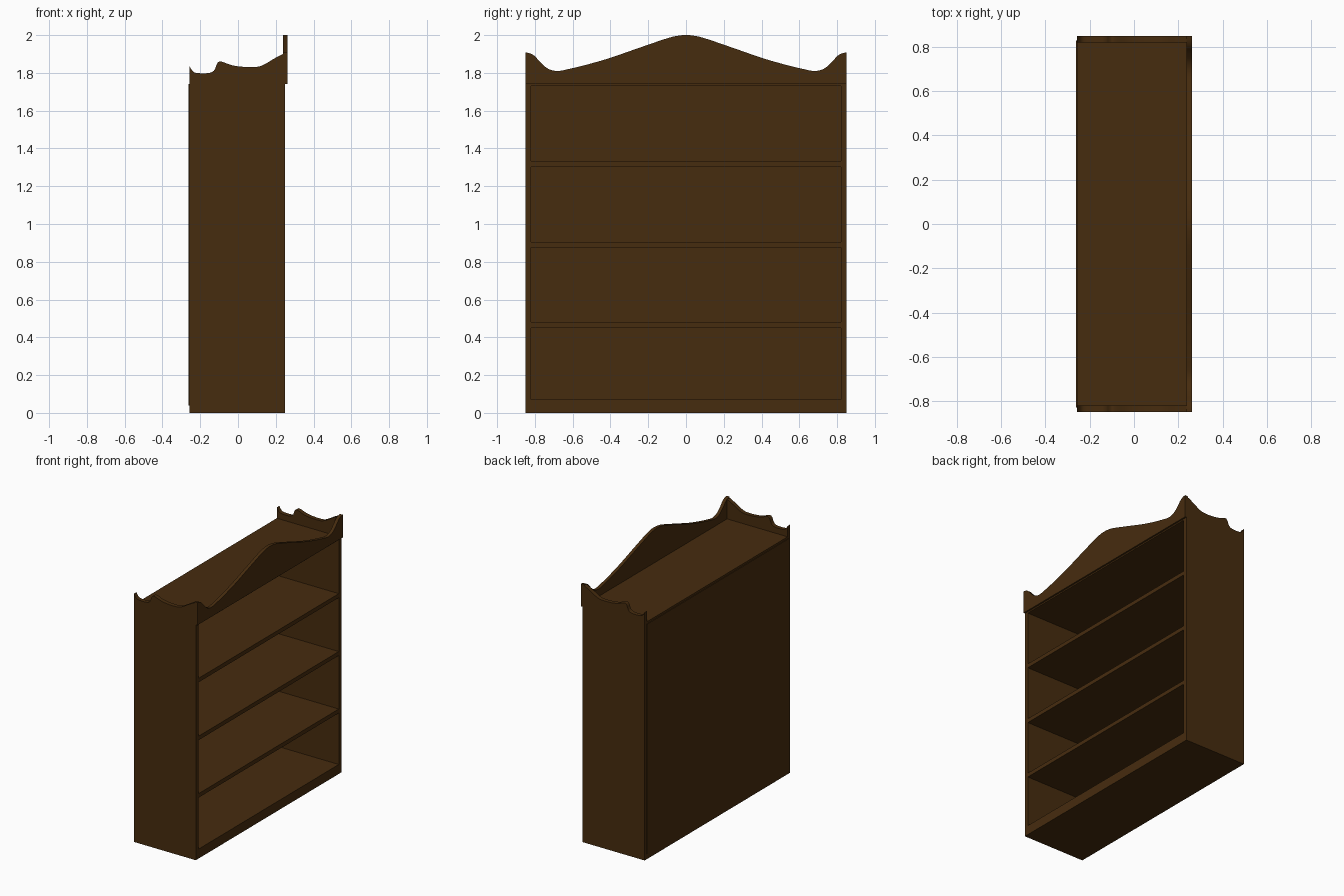
import bpy
import bmesh
from mathutils import Vector

old = bpy.data.objects.get("Cube")
if old:
    bpy.data.objects.remove(old, do_unlink=True)

# Dark wood
wood = bpy.data.materials.new("dark_brown_wood")
wood.use_nodes = True
brown = (0.062, 0.025, 0.0045, 1)
wood.diffuse_color = brown
shader = wood.node_tree.nodes["Principled BSDF"]
shader.inputs["Base Color"].default_value = brown
shader.inputs["Roughness"].default_value = 0.7


def finish(name, bm):
    bmesh.ops.recalc_face_normals(bm, faces=bm.faces)
    mesh = bpy.data.meshes.new(name)
    bm.to_mesh(mesh)
    bm.free()
    mesh.materials.append(wood)
    obj = bpy.data.objects.new(name, mesh)
    bpy.context.collection.objects.link(obj)
    return obj


def board(name, x, y, z):
    """Box between the given (low, high) limits."""
    bm = bmesh.new()
    bmesh.ops.create_cube(bm, size=1)
    for v in bm.verts:
        v.co = [lo + (c + 0.5) * (hi - lo) for c, (lo, hi) in zip(v.co, (x, y, z))]
    return finish(name, bm)


def smooth_line(points, steps=5):
    """Rounded curve through all the points."""
    p = [points[0], *points, points[-1]]
    out = []
    for a, b, c, d in zip(p, p[1:], p[2:], p[3:]):
        a, b, c, d = (Vector(q) for q in (a, b, c, d))
        for i in range(steps):
            t = i / steps
            out.append(0.5 * (2 * b + (c - a) * t + (2 * a - 5 * b + 4 * c - d) * t * t
                              + (3 * b - a - 3 * c + d) * t ** 3))
    return out + [Vector(points[-1])]


def cut_board(name, outline, place, offset):
    """Flat outline given thickness along the offset."""
    bm = bmesh.new()
    face = bm.faces.new([bm.verts.new(place(u, v)) for u, v in outline])
    grown = bmesh.ops.extrude_face_region(bm, geom=[face])
    bmesh.ops.translate(bm, vec=offset,
                        verts=[g for g in grown["geom"] if isinstance(g, bmesh.types.BMVert)])
    obj = finish(name, bm)
    bpy.ops.object.select_all(action="DESELECT")
    obj.select_set(True)
    bpy.context.view_layer.objects.active = obj
    bpy.ops.object.shade_smooth_by_angle()
    return obj


BACK, FRONT, HALF, THICK = -0.257, 0.25, 0.85, 0.03
INNER = HALF - THICK
CREST_Z, CREST_X = 1.74, 0.238

# Side panels with scrolled tops, notched for the crest
scroll = smooth_line([(BACK, 1.835), (-0.235, 1.805), (-0.2, 1.798), (-0.15, 1.8),
                      (-0.125, 1.815), (-0.11, 1.85), (-0.09, 1.86), (-0.03, 1.84),
                      (0.03, 1.832), (0.1, 1.832), (0.14, 1.845), (0.19, 1.875),
                      (CREST_X, 1.9)])
side_outline = [(BACK, 0), *scroll, (CREST_X, CREST_Z), (FRONT, CREST_Z), (FRONT, 0)]
for name, y in (("right_side_panel", -HALF), ("left_side_panel", INNER)):
    cut_board(name, side_outline, lambda u, v: (u, y, v), (0, THICK, 0))

# Arched crest board across the front, mirrored about the middle
half_crest = [(0, 2), (0.04, 1.997), (0.1, 1.983), (0.25, 1.932), (0.4, 1.88),
              (0.52, 1.845), (0.61, 1.823), (0.68, 1.81), (0.73, 1.822),
              (0.77, 1.855), (0.8, 1.888), (0.825, 1.903), (HALF, 1.908)]
crest = smooth_line([(-y, z) for y, z in reversed(half_crest[1:])] + half_crest)
cut_board("crest_board", [(-HALF, CREST_Z), *crest, (HALF, CREST_Z)],
          lambda u, v: (CREST_X, u, v), (0.262 - CREST_X, 0, 0))

# Base, shelves and top board
board("base", (BACK, FRONT), (-INNER, INNER), (0, 0.07))
for i, z in enumerate((0.45, 0.875, 1.303)):
    board(f"shelf_{i + 1}", (BACK, FRONT), (-INNER, INNER), (z, z + THICK))
board("top_board", (BACK, CREST_X), (-INNER, INNER), (1.73, 1.755))
board("top_board_lip", (CREST_X, FRONT), (-INNER, INNER), (1.73, CREST_Z))

# Back panel
board("back_panel", (-0.262, -0.245), (-INNER - 0.01, INNER + 0.01), (0.04, CREST_Z))
